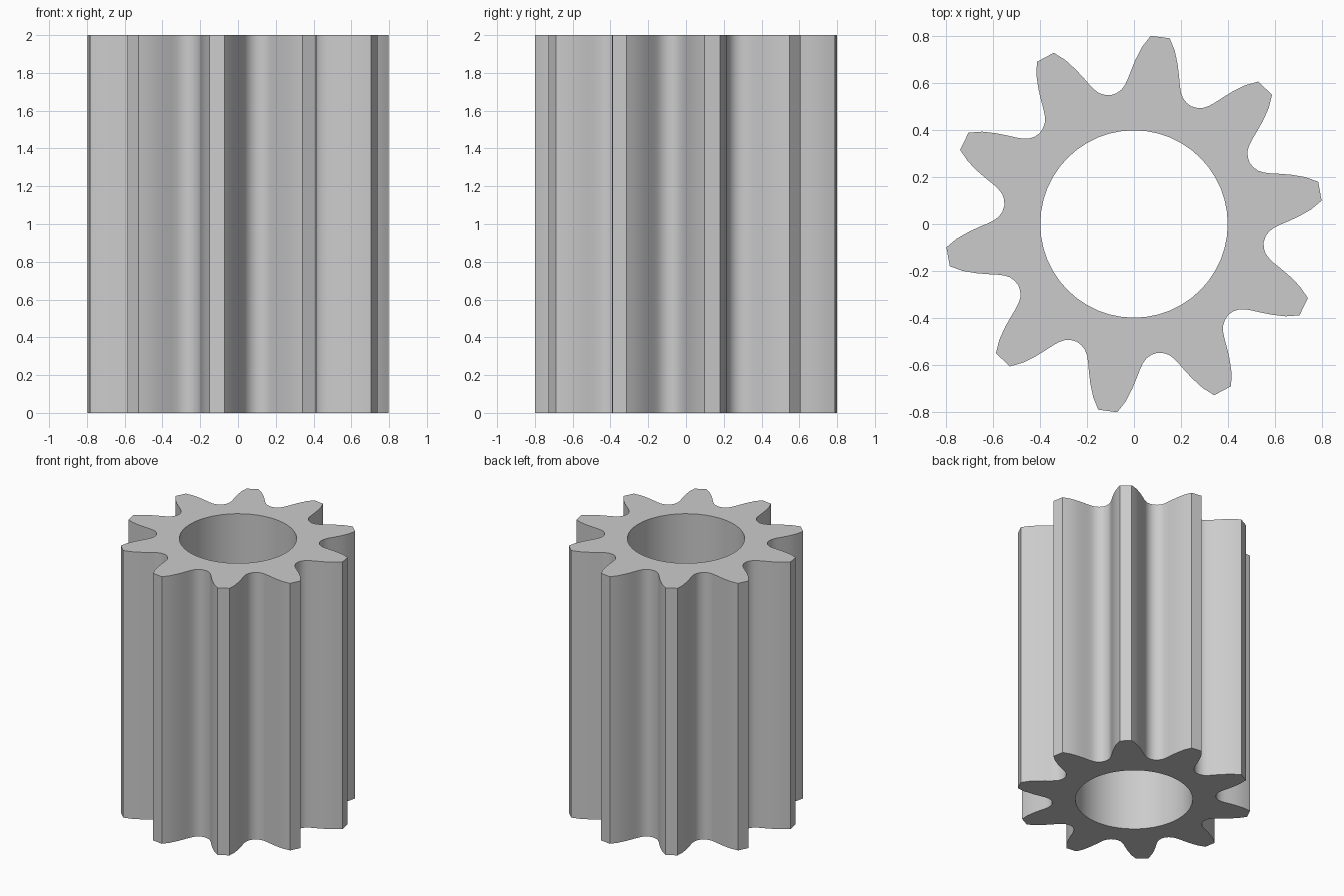
import bpy, bmesh
from math import radians, cos, sin, tau

cube = bpy.data.objects.get("Cube")
if cube:
    bpy.data.objects.remove(cube, do_unlink=True)

TEETH = 10
FIRST_TOOTH = 10.0      # degrees
HEIGHT = 2.0
BORE_RADIUS = 0.398
BORE_SIDES = 48

# Half a tooth from tip corner to gap centre: (degrees off tooth centre, radius)
HALF_TOOTH = [(2.9, .803), (5.3, .755), (7.4, .70), (9.0, .655), (10.3, .62),
              (11.6, .594), (13.2, .574), (15.5, .561), (18, .556)]

# Mirror the half tooth; the gap centre is shared with the next tooth
tooth = [(-a, r) for a, r in reversed(HALF_TOOTH[:-1])] + HALF_TOOTH


def polar(degrees, radius):
    a = radians(degrees)
    return (radius * cos(a), radius * sin(a), 0)


def add_loop(bm, points):
    verts = [bm.verts.new(p) for p in points]
    return [bm.edges.new((v, verts[i - 1])) for i, v in enumerate(verts)]


# Toothed outline with a round bore, filled and extruded
bm = bmesh.new()
outline = [polar(FIRST_TOOTH + i * 360 / TEETH + a, r)
           for i in range(TEETH) for a, r in tooth]
bore = [polar(i * 360 / BORE_SIDES, BORE_RADIUS) for i in range(BORE_SIDES)]
edges = add_loop(bm, outline) + add_loop(bm, bore)
bmesh.ops.triangle_fill(bm, edges=edges, use_beauty=True, use_dissolve=False)
extruded = bmesh.ops.extrude_face_region(bm, geom=bm.faces[:], use_keep_orig=True)
top = [g for g in extruded["geom"] if isinstance(g, bmesh.types.BMVert)]
bmesh.ops.translate(bm, verts=top, vec=(0, 0, HEIGHT))
bmesh.ops.recalc_face_normals(bm, faces=bm.faces[:])

mesh = bpy.data.meshes.new("pinion_gear")
bm.to_mesh(mesh)
bm.free()
gear = bpy.data.objects.new("pinion_gear", mesh)
bpy.context.collection.objects.link(gear)

# Plain grey material
grey = bpy.data.materials.new("light grey")
grey.use_nodes = True
colour = (0.6, 0.6, 0.6, 1)
grey.diffuse_color = colour
for node in grey.node_tree.nodes:
    if node.type == 'BSDF_PRINCIPLED':
        node.inputs["Base Color"].default_value = colour
mesh.materials.append(grey)

# Smooth flanks and bore, sharp tips and rims
bpy.ops.object.select_all(action='DESELECT')
gear.select_set(True)
bpy.context.view_layer.objects.active = gear
bpy.ops.object.shade_smooth_by_angle(angle=radians(30))
